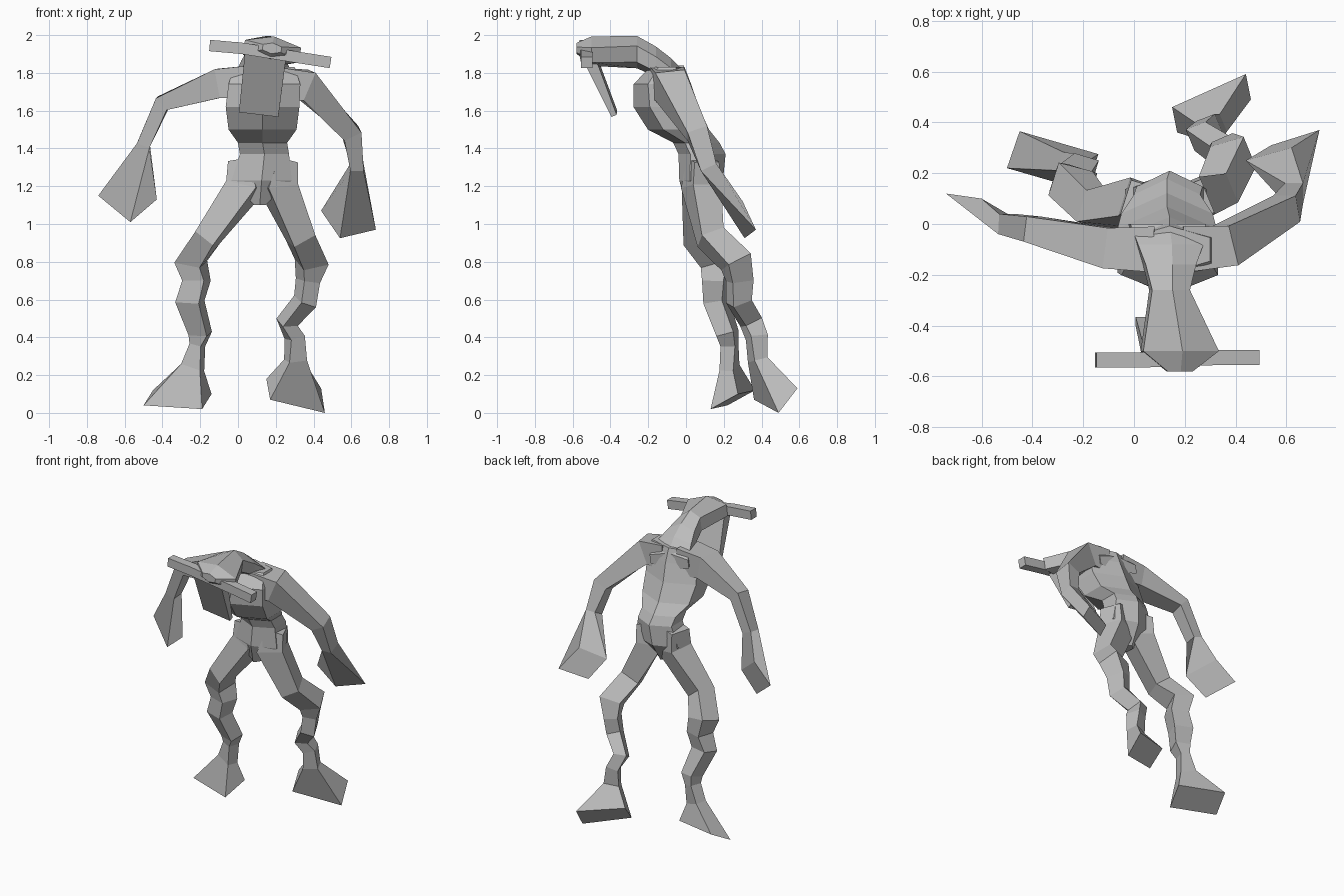
import bpy, bmesh, math
from mathutils import Vector

cube = bpy.data.objects.get("Cube")
if cube:
    bpy.data.objects.remove(cube, do_unlink=True)

grey = bpy.data.materials.new("stone grey")
grey.use_nodes = True
grey.diffuse_color = (0.5, 0.5, 0.5, 1)
grey.node_tree.nodes["Principled BSDF"].inputs["Base Color"].default_value = (0.5, 0.5, 0.5, 1)


def match_corners(ring, target):
    """Order the target corners so they line up with the ring."""
    n = len(target)
    orders = []
    for pts in (target, target[::-1]):
        orders += [pts[k:] + pts[:k] for k in range(n)]
    mid_a = sum(ring, Vector()) / n
    mid_b = sum(target, Vector()) / n
    return min(orders, key=lambda o: sum(((p - mid_a) - (q - mid_b)).length for p, q in zip(ring, o)))


def loft(name, sections, sides=4, hint=(1, 0, 0), axis=None, end=None):
    """Skin polygon sections (x, y, z, half size along hint, half size across)."""
    mids = [Vector(s[:3]) for s in sections]
    tip = sum((Vector(p) for p in end), Vector()) / len(end) if end else None
    path = mids + ([tip] if end else [])
    # Polygon sides touch the half sizes
    step = math.tau / sides
    angles = [(i + 0.5) * step for i in range(sides)]
    grow = 1 / math.cos(step / 2)
    rings = []
    for i, s in enumerate(sections):
        before, after = path[max(i - 1, 0)], path[min(i + 1, len(path) - 1)]
        t = Vector(axis) if axis else Vector()
        if not axis:
            for d in (mids[i] - before, after - mids[i]):
                if d.length:
                    t += d.normalized()
        t.normalize()
        u = Vector(hint)
        u = (u - t * u.dot(t)).normalized()
        v = t.cross(u)
        rings.append([mids[i] + u * s[3] * grow * math.cos(a) + v * s[4] * grow * math.sin(a)
                      for a in angles])
    if end:
        rings.append(match_corners(rings[-1], [Vector(p) for p in end]))
    bm = bmesh.new()
    loops = [[bm.verts.new(p) for p in r] for r in rings]
    for a, b in zip(loops, loops[1:]):
        for i in range(sides):
            j = (i + 1) % sides
            bm.faces.new((a[i], a[j], b[j], b[i]))
    bm.faces.new(loops[0][::-1])
    bm.faces.new(loops[-1])
    bmesh.ops.recalc_face_normals(bm, faces=bm.faces)
    mesh = bpy.data.meshes.new(name)
    bm.to_mesh(mesh)
    bm.free()
    mesh.materials.append(grey)
    obj = bpy.data.objects.new(name, mesh)
    bpy.context.collection.objects.link(obj)
    return obj


# Torso: pelvis, waist, ribcage and shoulders, with a ridge down front and back
loft("torso", [
    (.115, .06, 1.1, .03, .05), (.125, .08, 1.23, .16, .1), (.14, .085, 1.37, .13, .108),
    (.13, .055, 1.43, .13, .106), (.13, -.04, 1.5, .18, .14), (.13, -.105, 1.62, .195, .15),
    (.14, -.125, 1.74, .19, .132), (.14, -.1, 1.83, .16, .08),
], sides=6, axis=(0, 0, 1))

# Head: neck, skull and tapered brow
tilt = (1, 0, -.14)
loft("head", [
    (.13, 0, 1.74, .15, .05), (.14, -.08, 1.81, .13, .06), (.14, -.16, 1.86, .1, .07),
    (.14, -.26, 1.91, .075, .075), (.18, -.5, 1.915, .15, .068), (.18, -.58, 1.93, .05, .025),
], sides=6, hint=tilt, axis=(0, -1, 0))
loft("hanging_snout", [(.15, -.53, 1.93, .11, .035), (.11, -.38, 1.585, .105, .015)], hint=tilt)
loft("brow_bar", [
    (-.15, -.535, 1.945, .03, .03), (.02, -.535, 1.93, .03, .03),
    (.33, -.525, 1.88, .03, .03), (.49, -.525, 1.855, .03, .03),
], hint=(0, 1, 0))

# Arms, each ending in a flared hand
loft("left_arm", [
    (.2, -.1, 1.74, .09, .09), (.36, -.085, 1.735, .08, .08),
    (.6, .06, 1.48, .055, .05), (.63, .12, 1.3, .045, .035),
], hint=(0, 1, 0), end=[(.73, .37, .97), (.54, .31, .925), (.44, .25, 1.07), (.62, .3, 1.12)])
loft("right_arm", [
    (.08, -.1, 1.75, .09, .09), (-.1, -.095, 1.745, .08, .077),
    (-.4, -.02, 1.64, .05, .042), (-.5, 0, 1.42, .04, .035),
], hint=(0, 1, 0), end=[(-.74, .12, 1.15), (-.57, .03, 1.01), (-.43, 0, 1.13), (-.6, .1, 1.27)])

# Legs, turned outward, each ending in a flared foot
loft("left_leg", [
    (.24, .09, 1.34, .055, .07), (.21, .08, 1.2, .085, .08), (.33, .13, .93, .065, .065),
    (.39, .265, .8, .07, .07), (.37, .285, .7, .045, .06), (.355, .28, .59, .045, .055),
    (.26, .345, .48, .042, .05), (.3, .375, .4, .04, .048), (.305, .38, .28, .05, .038),
], hint=(.92, .38, 0), end=[(.15, .46, .18), (.44, .59, .13), (.46, .49, 0), (.17, .36, .07)])
loft("right_leg", [
    (.02, .09, 1.34, .055, .07), (.04, .08, 1.2, .085, .08), (-.16, .06, .93, .06, .065),
    (-.25, .16, .8, .07, .07), (-.22, .16, .7, .06, .06), (-.255, .16, .59, .065, .052),
    (-.2, .22, .42, .05, .048), (-.215, .23, .36, .032, .04), (-.24, .23, .24, .055, .038),
], hint=(.95, -.3, 0), end=[(-.45, .365, .12), (-.14, .275, .1), (-.19, .13, .02), (-.5, .22, .04)])
